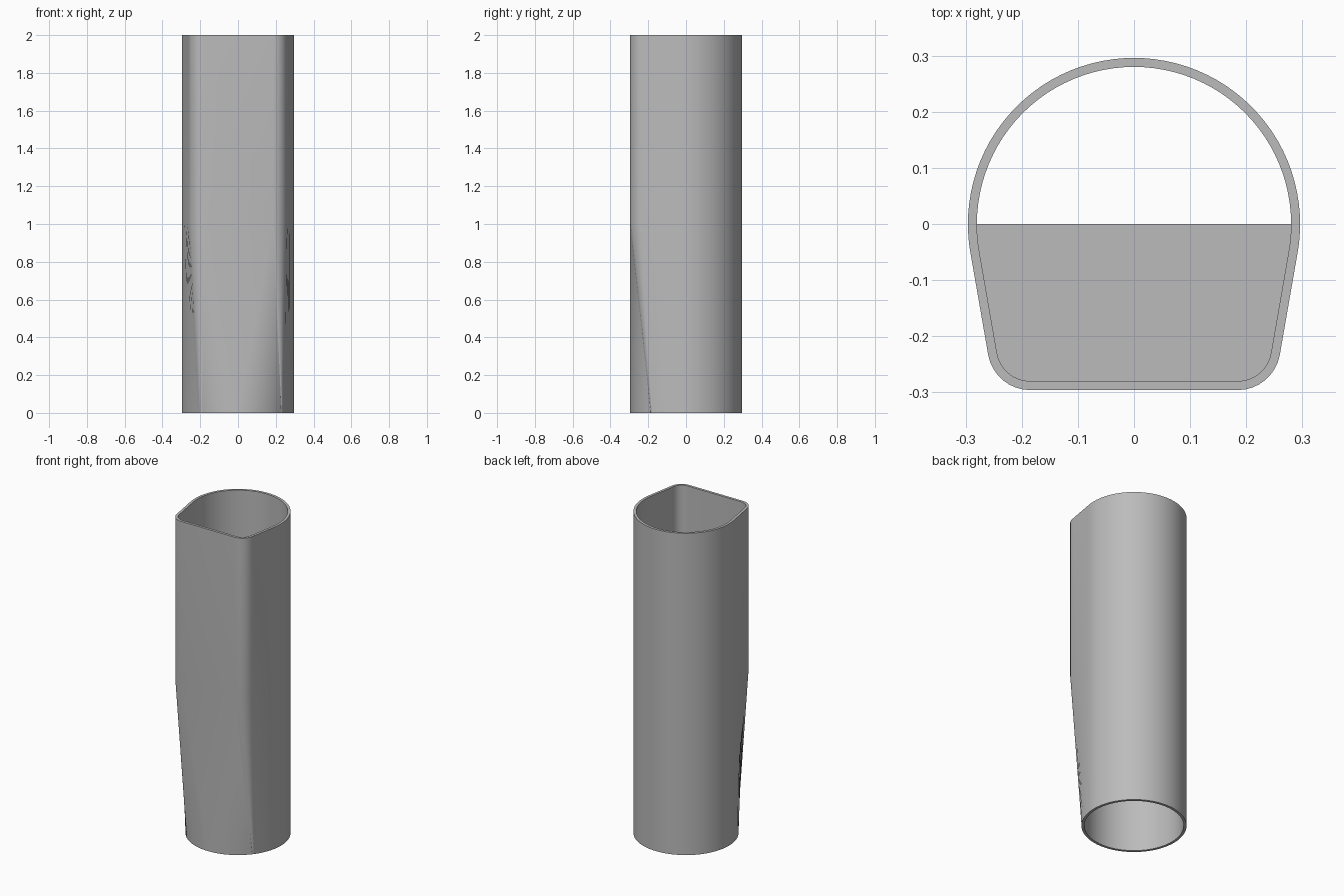
import bpy, bmesh
from math import radians, sin, cos

cube = bpy.data.objects.get("Cube")
if cube:
    bpy.data.objects.remove(cube)

R_OUT, R_IN, MID, TOP = 0.296, 0.28, 1.0, 2.0
CORNER = (0.185, -0.22)

grey = bpy.data.materials.new("plain grey")
grey.use_nodes = True
grey.diffuse_color = (0.5, 0.5, 0.5, 1)
grey.node_tree.nodes["Principled BSDF"].inputs["Base Color"].default_value = (0.5, 0.5, 0.5, 1)


def polar(r, deg, centre=(0, 0)):
    return (centre[0] + r * cos(radians(deg)), centre[1] + r * sin(radians(deg)))


def mix(a, b, t):
    return a + (b - a) * t


def section(r):
    """Matched points of the flat-fronted outline and the round one, clockwise from the right."""
    rc = r + CORNER[1]
    left = (-CORNER[0], CORNER[1])
    pairs = []

    def run(n, shape, start, end):
        for i in range(n):
            t = i / n
            pairs.append((shape(t), polar(r, mix(start, end, t))))

    def line(a, b):
        return lambda t: (mix(a[0], b[0], t), mix(a[1], b[1], t))

    side_r, side_l = polar(r, -10), polar(r, -170)
    right_end, left_end = polar(rc, -90, CORNER), polar(rc, -90, left)
    run(4, lambda t: polar(r, -10 * t), 0, -10)
    run(8, line(side_r, polar(rc, -10, CORNER)), -10, -37)
    run(8, lambda t: polar(rc, mix(-10, -90, t), CORNER), -37, -39)
    run(14, lambda t: right_end, -39, -90)
    run(1, line(right_end, left_end), -90, -90)
    run(12, lambda t: left_end, -90, -130)
    run(8, lambda t: polar(rc, mix(-90, -170, t), left), -130, -134)
    run(10, line(polar(rc, -170, left), side_l), -134, -170)
    run(4, lambda t: polar(r, mix(-170, -180, t)), -170, -180)
    run(48, lambda t: polar(r, mix(-180, -360, t)), -180, -360)
    return [p[0] for p in pairs], [p[1] for p in pairs]


def add_ring(bm, points, z):
    return [bm.verts.new((x, y, z)) for x, y in points]


def bridge(bm, a, b):
    for i in range(len(a)):
        j = (i + 1) % len(a)
        bm.faces.new((a[i], a[j], b[j], b[i]))


def finish(bm, name):
    bmesh.ops.remove_doubles(bm, verts=bm.verts, dist=1e-5)
    bmesh.ops.recalc_face_normals(bm, faces=bm.faces)
    mesh = bpy.data.meshes.new(name)
    bm.to_mesh(mesh)
    bm.free()
    mesh.materials.append(grey)
    obj = bpy.data.objects.new(name, mesh)
    bpy.context.collection.objects.link(obj)
    bpy.ops.object.select_all(action="DESELECT")
    obj.select_set(True)
    bpy.context.view_layer.objects.active = obj
    bpy.ops.object.shade_smooth_by_angle(angle=radians(25))


# Tube wall: round foot blending into a flat-fronted upper half
outer_flat, outer_round = section(R_OUT)
inner_flat, inner_round = section(R_IN)
bm = bmesh.new()
rings = [add_ring(bm, outline, z) for outline, z in (
    (outer_round, 0), (outer_flat, MID), (outer_flat, TOP),
    (inner_flat, TOP), (inner_flat, MID), (inner_round, MID), (inner_round, 0))]
for k, ring in enumerate(rings):
    bridge(bm, ring, rings[(k + 1) % len(rings)])
finish(bm, "tube_wall")

# Half floor closing the front of the bore at mid height
bm = bmesh.new()
front = [p for p in inner_flat if p[1] < 1e-6]
lower, upper = add_ring(bm, front, MID - 0.016), add_ring(bm, front, MID + 0.001)
bridge(bm, lower, upper)
bm.faces.new(lower)
bm.faces.new(upper)
finish(bm, "half_floor")
